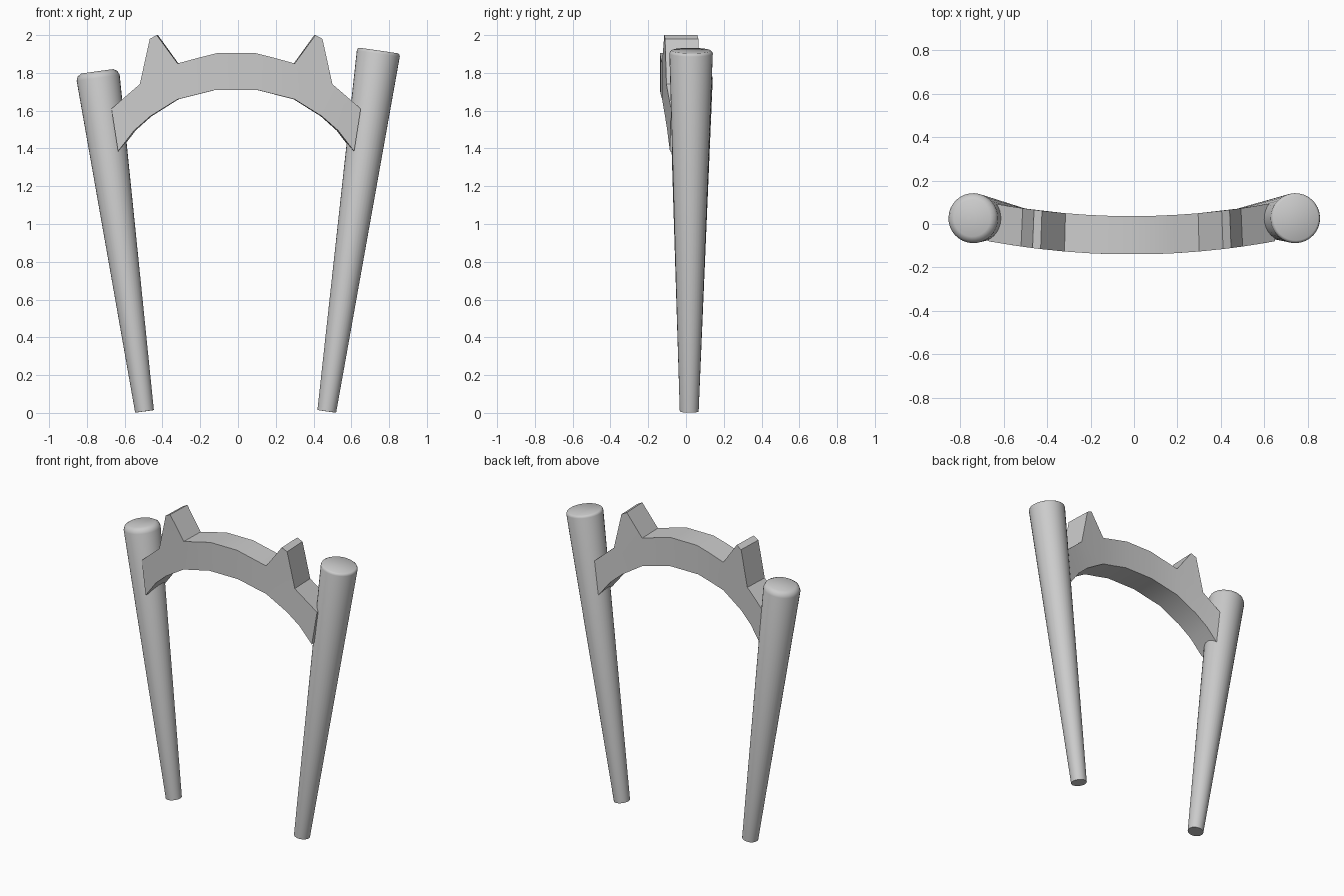
import bpy, bmesh, math
from mathutils import Vector

cube = bpy.data.objects.get("Cube")
if cube:
    bpy.data.objects.remove(cube, do_unlink=True)

grey = bpy.data.materials.new("light grey")
grey.use_nodes = True
grey.diffuse_color = (0.6, 0.6, 0.6, 1)
grey.node_tree.nodes["Principled BSDF"].inputs["Base Color"].default_value = (0.6, 0.6, 0.6, 1)


def finish(bm, name, angle):
    bmesh.ops.recalc_face_normals(bm, faces=bm.faces)
    mesh = bpy.data.meshes.new(name)
    bm.to_mesh(mesh)
    bm.free()
    mesh.materials.append(grey)
    obj = bpy.data.objects.new(name, mesh)
    bpy.context.collection.objects.link(obj)
    bpy.ops.object.select_all(action='DESELECT')
    bpy.context.view_layer.objects.active = obj
    obj.select_set(True)
    bpy.ops.object.shade_smooth_by_angle(angle=math.radians(angle))
    return obj


def tapered_leg(name, foot, top, r_foot, r_top, rim, rim_drop):
    """Round tapered pole with a softened upper rim."""
    foot, top = Vector(foot), Vector(top)
    axis = top - foot
    length, turn = axis.length, axis.to_track_quat('Z', 'Y')
    profile = [(r_foot, 0), (r_top, length - rim_drop),
               (r_top - rim * 0.3, length - rim_drop * 0.35), (r_top - rim, length)]
    bm = bmesh.new()
    n = 32
    rings = []
    for r, h in profile:
        rings.append([bm.verts.new(foot + turn @ Vector((
            r * math.cos(math.tau * i / n), r * math.sin(math.tau * i / n), h)))
            for i in range(n)])
    for a, b in zip(rings, rings[1:]):
        for i in range(n):
            j = (i + 1) % n
            bm.faces.new((a[i], a[j], b[j], b[i]))
    bm.faces.new(rings[0][::-1])
    bm.faces.new(rings[-1])
    return finish(bm, name, 40)


tapered_leg("right_leg", (-0.495, 0.017, 0.008), (-0.745, 0.027, 1.808), 0.05, 0.115, 0.03, 0.035)
tapered_leg("left_leg", (0.47, 0.017, 0.008), (0.745, 0.027, 1.918), 0.05, 0.115, 0.012, 0.016)

# Half of the arch outline: outer and inner edge, from the middle to the end
outer = [(0.1, 1.905), (0.2, 1.88), (0.31, 1.85), (0.51, 1.74), (0.58, 1.68), (0.66, 1.61)]
inner = [(0.11, 1.71), (0.21, 1.685), (0.31, 1.66), (0.455, 1.57), (0.54, 1.495), (0.625, 1.385)]
horn = [(0.51, 1.74), (0.457, 1.98), (0.42, 2.0), (0.31, 1.85)]


def bend(p, side, back):
    x, z = p
    y = -0.14 + 0.14 * x * x + (0.176 if back else 0)
    return Vector((side * x * (0.985 if back else 1) - 0.01, y, z))


def slab(bm, outline, side=1):
    """Solid block between the curved front and back surfaces."""
    f = [bm.verts.new(bend(p, side, False)) for p in outline]
    b = [bm.verts.new(bend(p, side, True)) for p in outline]
    bm.faces.new(f)
    bm.faces.new(b[::-1])
    for i in range(len(f)):
        j = (i + 1) % len(f)
        bm.faces.new((f[j], f[i], b[i], b[j]))


bm = bmesh.new()
# Whole outline from one end to the other, one block per span
top = [(-x, z) for x, z in outer[::-1]] + outer
low = [(-x, z) for x, z in inner[::-1]] + inner
for i in range(len(top) - 1):
    slab(bm, [top[i], top[i + 1], low[i + 1], low[i]])
for side in (1, -1):
    slab(bm, horn, side)

# Weld the blocks and drop the walls between them
bmesh.ops.remove_doubles(bm, verts=bm.verts, dist=0.0005)
seen = {}
for face in bm.faces:
    seen.setdefault(frozenset(face.verts), []).append(face)
walls = [f for group in seen.values() if len(group) > 1 for f in group]
inside = [f for f in bm.faces if all(len(e.link_faces) > 2 for e in f.edges)]
bmesh.ops.delete(bm, geom=list(set(walls + inside)), context='FACES')
# A span wall is shared by two blocks: remove any that the weld kept single
spare = [f for f in bm.faces if sum(len(e.link_faces) > 2 for e in f.edges) >= 2]
bmesh.ops.delete(bm, geom=spare, context='FACES')
finish(bm, "horned_arch", 20)
